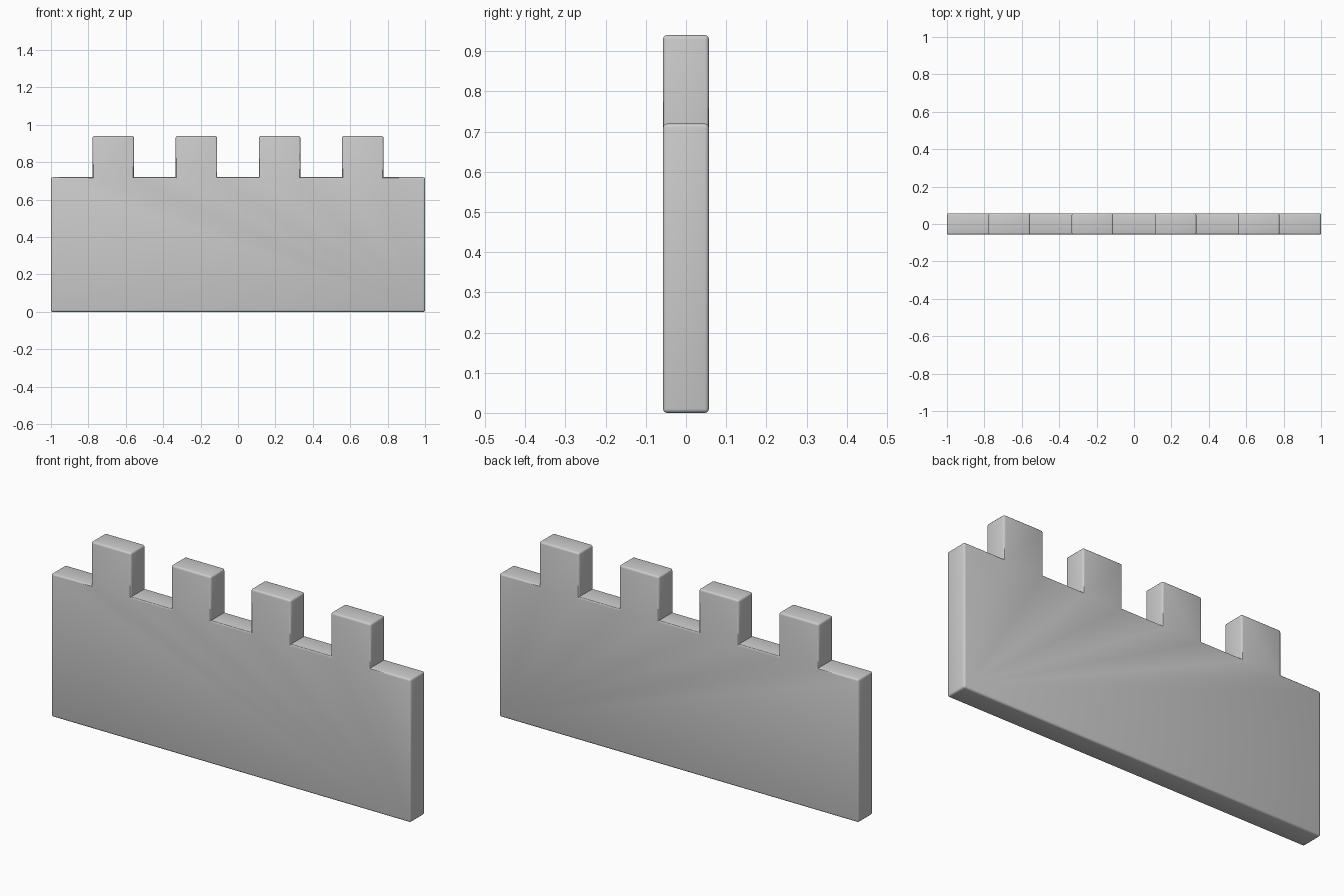
import bpy, bmesh

if "Cube" in bpy.data.objects:
    bpy.data.objects.remove(bpy.data.objects["Cube"])

LENGTH, HALF_T = 2.0, 0.057
WALL_TOP, MERLON_TOP = 0.72, 0.94
BEVEL = 0.01
STEP = LENGTH / 9          # five gaps alternating with four merlons

# Battlement outline in the x-z plane
outline = [(-1, 0), (-1, WALL_TOP)]
for i in range(4):
    x0 = -1 + STEP * (2 * i + 1)
    x1 = x0 + STEP
    outline += [(x0, WALL_TOP), (x0, MERLON_TOP), (x1, MERLON_TOP), (x1, WALL_TOP)]
outline += [(1, WALL_TOP), (1, 0)]

# Extrude the outline through the wall thickness
bm = bmesh.new()
front = bm.faces.new([bm.verts.new((x, -HALF_T, z)) for x, z in outline])
ext = bmesh.ops.extrude_face_region(bm, geom=[front], use_keep_orig=True)
new_verts = [v for v in ext["geom"] if isinstance(v, bmesh.types.BMVert)]
bmesh.ops.translate(bm, verts=new_verts, vec=(0, 2 * HALF_T, 0))
bmesh.ops.recalc_face_normals(bm, faces=bm.faces)

# Round the outer edges only, leaving the notch corners crisp
outer = [e for e in bm.edges if e.is_convex]
bmesh.ops.bevel(bm, geom=outer, offset=BEVEL, segments=3, profile=0.5, affect='EDGES')
bmesh.ops.recalc_face_normals(bm, faces=bm.faces)

mesh = bpy.data.meshes.new("battlement_wall")
bm.to_mesh(mesh)
bm.free()
wall = bpy.data.objects.new("battlement_wall", mesh)
bpy.context.collection.objects.link(wall)

# Smooth shading on the rounded edges
bpy.context.view_layer.objects.active = wall
wall.select_set(True)
bpy.ops.object.shade_smooth_by_angle()
